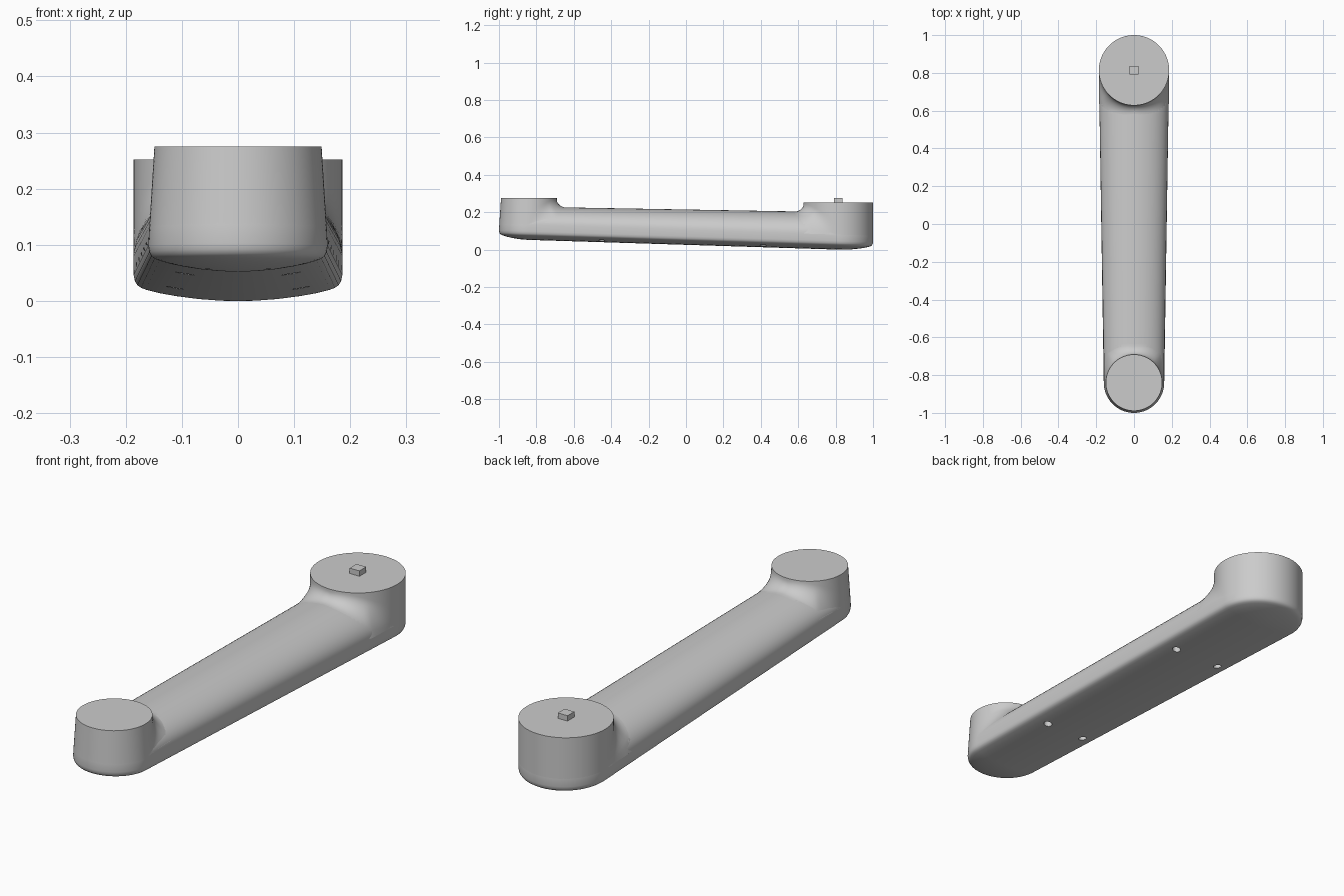
import bpy, bmesh
from math import sin, cos, pi, sqrt

if "Cube" in bpy.data.objects:
    bpy.data.objects.remove(bpy.data.objects["Cube"])

BIG_Y, SMALL_Y = 0.814, -0.84        # tower axes
BIG_R, SMALL_R = 0.186, 0.16         # outline radii


def lerp_y(y, small, big):
    t = min(1, max(0, (y - SMALL_Y) / (BIG_Y - SMALL_Y)))
    return small + (big - small) * t


def z_under(y):                      # keel line of the underside
    return 0.052 - 0.0314 * (y - SMALL_Y)


def z_shoulder(y):                   # where the side wall meets the crown
    return z_under(y) + 0.08


def z_crown(y):                      # ridge line of the arm
    return 0.225 - 0.0175 * (y + 0.6)


def arm_top(x, y):                   # surface height of the crowned arm
    s = min(1, abs(x) / lerp_y(y, 0.158, BIG_R))
    if y > BIG_Y or y < SMALL_Y:
        s = 1
    return z_shoulder(y) + (z_crown(y) - z_shoulder(y)) * sqrt(1 - s * s)


def loft(name, rings, cap_ends=False):
    bm = bmesh.new()
    rows = [[bm.verts.new(p) for p in r] for r in rings]
    n = len(rows[0])
    for a, b in zip(rows, rows[1:]):
        for i in range(n):
            j = (i + 1) % n
            bm.faces.new((a[i], a[j], b[j], b[i]))
    if cap_ends:
        bm.faces.new(rows[0])
    bmesh.ops.remove_doubles(bm, verts=bm.verts, dist=1e-5)
    bmesh.ops.recalc_face_normals(bm, faces=bm.faces)
    me = bpy.data.meshes.new(name)
    bm.to_mesh(me)
    bm.free()
    ob = bpy.data.objects.new(name, me)
    bpy.context.collection.objects.link(ob)
    return ob


def activate(ob):
    bpy.ops.object.select_all(action='DESELECT')
    ob.select_set(True)
    bpy.context.view_layer.objects.active = ob


def smooth(ob):
    activate(ob)
    bpy.ops.object.shade_smooth_by_angle(angle=0.6)


# Outline: (axis y, direction) around a tapered stadium
ARC, SIDE = 40, 24
outline = [(BIG_Y, cos(pi * i / ARC), sin(pi * i / ARC)) for i in range(ARC + 1)]
outline += [(BIG_Y + (SMALL_Y - BIG_Y) * i / SIDE, -1, 0) for i in range(1, SIDE)]
outline += [(SMALL_Y, -cos(pi * i / ARC), -sin(pi * i / ARC)) for i in range(ARC + 1)]
outline += [(SMALL_Y + (BIG_Y - SMALL_Y) * i / SIDE, 1, 0) for i in range(1, SIDE)]


def ring(s, small_r, height):
    pts = []
    for ay, dx, dy in outline:
        r = s * lerp_y(ay, small_r, BIG_R)
        y = ay + r * dy
        pts.append((r * dx, y, height(y)))
    return pts


# Arm body: bowed underside, rounded lower edge, wall, elliptical crown
under = [(0, 0), (.2, .001), (.4, .004), (.6, .009), (.75, .014), (.88, .02),
         (.93, .0235), (.965, .028), (.988, .035), (1, .046)]
rings = [ring(s, SMALL_R, lambda y, h=h: z_under(y) + h) for s, h in under]
for k in range(15):
    t = k * pi / 28
    rings.append(ring(max(0, cos(t)), 0.158, lambda y, t=t:
                      z_shoulder(y) + (z_crown(y) - z_shoulder(y)) * sin(t)))
arm = loft("arm_body", rings)

# Four screw holes in the underside
for x, y in ((.095, -.45), (-.095, -.45), (.112, .412), (-.112, .412)):
    bpy.ops.mesh.primitive_cylinder_add(vertices=20, radius=.017, depth=.1,
                                        location=(x, y, z_under(y) - .018))
    cutter = bpy.context.object
    cutter.name = "screw_hole_cutter"
    cutter.hide_render = True
    activate(arm)
    mod = arm.modifiers.new("hole", 'BOOLEAN')
    mod.object, mod.operation, mod.solver = cutter, 'DIFFERENCE', 'EXACT'
    bpy.ops.object.modifier_apply(modifier=mod.name)
    bpy.data.objects.remove(cutter)
smooth(arm)


# Joint towers: drafted cylinder with a fillet flowing onto the arm
def tower(name, cy, facing, r_base, r_top, z_top, n=96, steps=10):
    cols = []
    for i in range(n):
        a = 2 * pi * i / n
        sx, sy = sin(a), cos(a) * facing
        side = abs(sx)
        front = cos(a) > 1e-6
        rh = min(.045 + .04 * side, r_base * (1 / max(side, 1e-6) - 1)) if front else 0
        rv = .038 + .03 * (side if front else 1)
        col = [(0, cy, z_top), (r_top * sx, cy + r_top * sy, z_top)]
        for k in range(steps + 1):
            t = k / steps * pi / 2
            flare = rh * (1 - cos(t))
            r = r_base + flare
            z = arm_top(r * sx, cy + r * sy) + rv * (1 - sin(t))
            base = z_shoulder(cy + r_base * sy)
            r = flare + r_top + (r_base - r_top) * (1 if k == steps else
                                                    (z_top - z) / (z_top - base))
            col.append((r * sx, cy + r * sy, z))
        cols.append(col)
    smooth(loft(name, [list(row) for row in zip(*cols)]))


tower("large_joint_tower", BIG_Y, -1, BIG_R, BIG_R, 0.252)
tower("small_joint_tower", SMALL_Y, 1, 0.158, 0.149, 0.275)

# Small square locating peg on the large tower
bpy.ops.mesh.primitive_cube_add(size=1, location=(0, BIG_Y, 0.261))
peg = bpy.context.object
peg.name = "locating_peg"
peg.scale = (.046, .046, .028)
